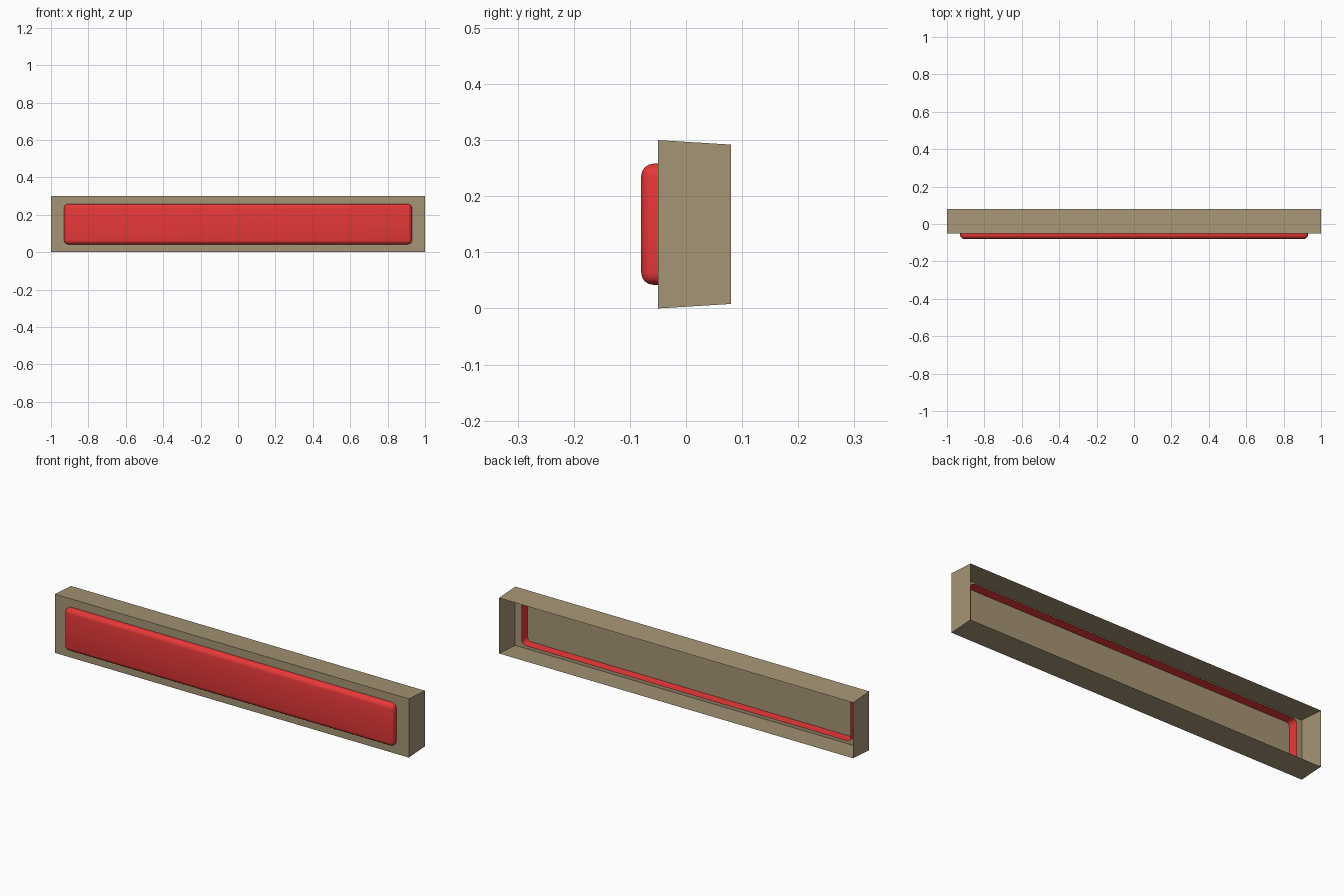
import bpy, bmesh

if "Cube" in bpy.data.objects:
    bpy.data.objects.remove(bpy.data.objects["Cube"])


def material(name, color):
    m = bpy.data.materials.new(name)
    m.diffuse_color = color
    m.use_nodes = True
    m.node_tree.nodes["Principled BSDF"].inputs["Base Color"].default_value = m.diffuse_color
    return m


def open_box(name, half_x, y_front, y_back, z_front, z_back, mat, bevel=0):
    """Thin shell box closed at the front and open at the back."""
    bm = bmesh.new()
    front, back = [[bm.verts.new((x, y, z)) for x, z in
                    ((-half_x, zr[0]), (half_x, zr[0]), (half_x, zr[1]), (-half_x, zr[1]))]
                   for y, zr in ((y_front, z_front), (y_back, z_back))]
    bm.faces.new(front)
    for i in range(4):
        j = (i + 1) % 4
        bm.faces.new((front[j], front[i], back[i], back[j]))
    bm.normal_update()
    if bevel:
        # round every edge except the open rim
        edges = [e for e in bm.edges if len(e.link_faces) == 2]
        bmesh.ops.bevel(bm, geom=edges, offset=bevel, segments=4, profile=0.5,
                        affect='EDGES')
        for f in bm.faces:
            f.smooth = True
    me = bpy.data.meshes.new(name)
    bm.to_mesh(me)
    bm.free()
    me.materials.append(mat)
    ob = bpy.data.objects.new(name, me)
    bpy.context.collection.objects.link(ob)
    return ob


tan = material("tan", (0.38, 0.30, 0.18, 1))
red = material("red", (0.80, 0.04, 0.04, 1))

# Housing: tapers slightly in height toward the open back
open_box("housing", 1.0, -0.05, 0.08, (0.0, 0.30), (0.008, 0.292), tan)

# Rounded panel pushed through the housing front
open_box("front_panel", 0.93, -0.08, 0.0, (0.042, 0.258), (0.042, 0.258), red, bevel=0.022)
